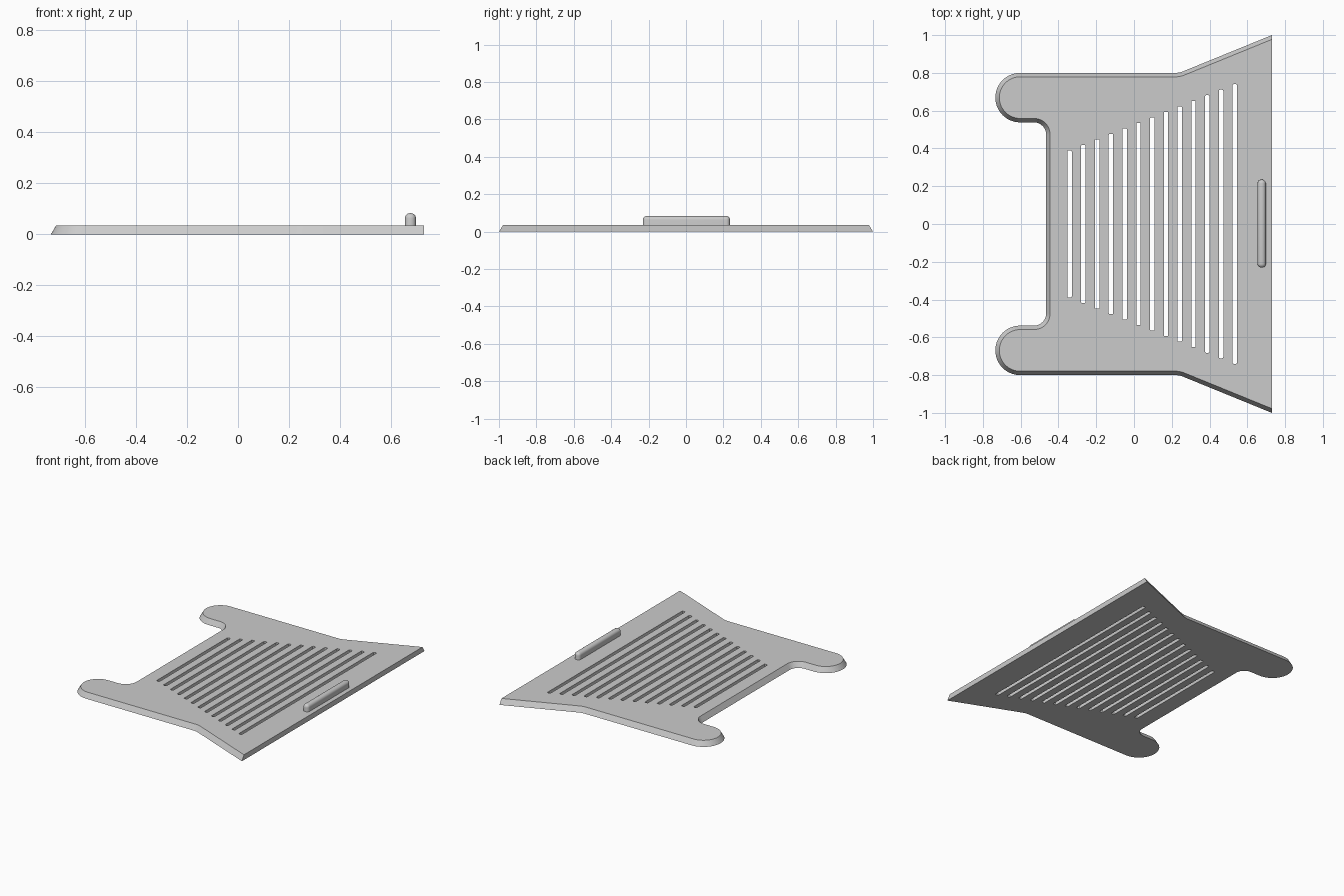
import bpy, bmesh
from math import sin, cos, tan, radians

default = bpy.data.objects.get("Cube")
if default:
    bpy.data.objects.remove(default)

THICK, BEVEL = 0.036, 0.021
SLOTS = 13

grey = bpy.data.materials.new("plain_grey")
grey.use_nodes = True
grey.diffuse_color = (0.6, 0.6, 0.6, 1)
grey.node_tree.nodes["Principled BSDF"].inputs["Base Color"].default_value = (0.6, 0.6, 0.6, 1)


def make_object(name, bm):
    bmesh.ops.recalc_face_normals(bm, faces=bm.faces)
    mesh = bpy.data.meshes.new(name)
    bm.to_mesh(mesh)
    bm.free()
    mesh.materials.append(grey)
    ob = bpy.data.objects.new(name, mesh)
    bpy.context.collection.objects.link(ob)
    return ob


def activate(ob):
    bpy.ops.object.select_all(action='DESELECT')
    ob.select_set(True)
    bpy.context.view_layer.objects.active = ob


def arc(cx, cy, r, start, end, steps):
    angles = [radians(start + (end - start) * i / steps) for i in range(steps + 1)]
    return [(cx + r * cos(a), cy + r * sin(a)) for a in angles]


def outline(inset):
    """Symmetric plate outline, moved inwards on all but the straight right edge."""
    half = [(0.73, 1.0 - inset / cos(radians(22.2)))]
    half += arc(0.22, 0.9, 0.1 + inset, -67.8, -90, 4)          # shoulder
    half += arc(-0.603, 0.669, 0.131 - inset, 90, 270, 28)      # rounded arm end
    half += arc(-0.53, 0.473, 0.065 + inset, 90, 0, 12)         # inner corner
    return half + [(x, -y) for x, y in reversed(half)]


def add_box(bm, centre, size):
    verts = bmesh.ops.create_cube(bm, size=1)["verts"]
    bmesh.ops.scale(bm, vec=size, verts=verts)
    bmesh.ops.translate(bm, vec=centre, verts=verts)
    return verts


# Plate with sloping sides
bm = bmesh.new()
bottom = [bm.verts.new((x, y, 0)) for x, y in outline(0)]
top = [bm.verts.new((x, y, THICK)) for x, y in outline(BEVEL)]
bm.faces.new(bottom)
bm.faces.new(top)
for i in range(len(top)):
    j = (i + 1) % len(top)
    bm.faces.new((bottom[i], bottom[j], top[j], top[i]))
plate = make_object("slotted_plate", bm)

# Row of slots, longer towards the wide edge
bm = bmesh.new()
for i in range(SLOTS):
    t = i / (SLOTS - 1)
    add_box(bm, (-0.341 + 0.875 * t, 0, THICK / 2), (0.023, 2 * (0.39 + 0.35 * t), 0.2))
upright = [e for e in bm.edges if abs(e.verts[0].co.z - e.verts[1].co.z) > 0.1]
bmesh.ops.bevel(bm, geom=upright, offset=0.006, segments=3, profile=0.5, affect='EDGES')
cutter = make_object("slot_cutter", bm)
cutter.hide_render = True

cut = plate.modifiers.new("slots", 'BOOLEAN')
cut.operation = 'DIFFERENCE'
cut.solver = 'EXACT'
cut.object = cutter
activate(plate)
bpy.ops.object.modifier_apply(modifier=cut.name)
bpy.data.objects.remove(cutter)
bpy.ops.object.shade_smooth_by_angle(angle=radians(30))

# Rounded grip bar, sunk through the plate
bm = bmesh.new()
add_box(bm, (0.676, 0.002, 0.042), (0.044, 0.466, 0.083))
rounded = [e for e in bm.edges if max(v.co.z for v in e.verts) > 0.05]
bmesh.ops.bevel(bm, geom=rounded, offset=0.0205, segments=6, profile=0.5, affect='EDGES')
grip = make_object("grip_bar", bm)
activate(grip)
bpy.ops.object.shade_smooth_by_angle(angle=radians(30))
